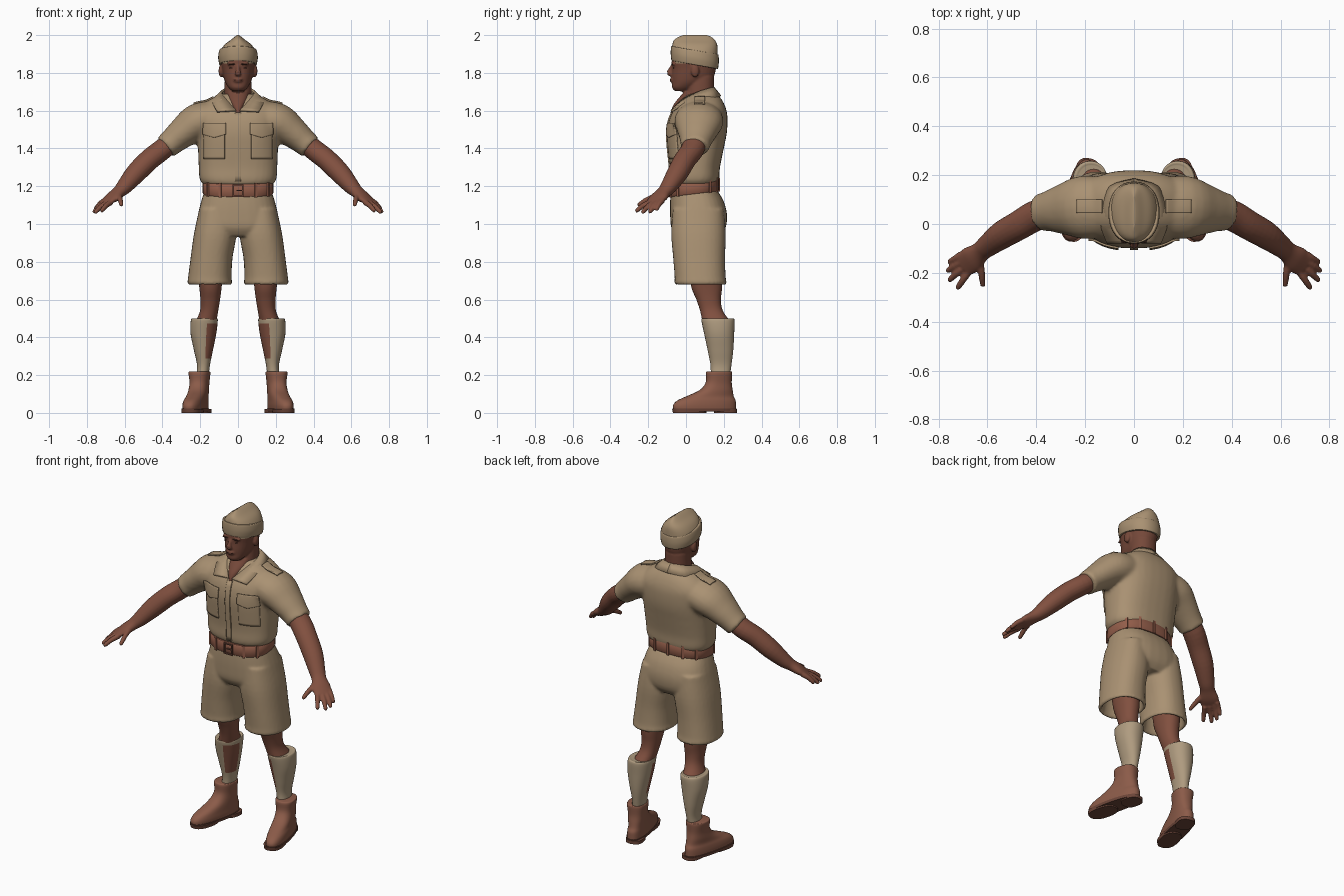
import bpy, bmesh, math
from mathutils import Vector, Matrix

old = bpy.data.objects.get("Cube")
if old:
    bpy.data.objects.remove(old, do_unlink=True)


def material(name, *rgb):
    m = bpy.data.materials.new(name)
    m.use_nodes = True
    m.diffuse_color = (*rgb, 1)
    m.node_tree.nodes["Principled BSDF"].inputs["Base Color"].default_value = (*rgb, 1)
    return m


KHAKI = material("khaki cloth", .40, .285, .17)
SKIN = material("skin", .22, .08, .05)
FACE = material("face skin", .18, .066, .042)
DARK = material("dark brown", .06, .022, .015)
LIP = material("lips", .12, .04, .028)
BELT = material("belt leather", .29, .11, .068)
BOOT = material("boot leather", .26, .105, .066)
SOLE = material("boot sole", .15, .06, .04)
SOCK = material("wool sock", .43, .33, .215)


def smooth_rows(rows, steps):
    """Catmull-Rom interpolation between cross-section rows."""
    rows = [Vector(r) for r in rows]
    out = []
    for i in range(len(rows) - 1):
        a, b, c, d = rows[max(i - 1, 0)], rows[i], rows[i + 1], rows[min(i + 2, len(rows) - 1)]
        for s in range(steps):
            t = s / steps
            out.append(b + (c - a) * (t / 2) + (a * 2 - b * 5 + c * 4 - d) * (t * t / 2)
                       + (b * 3 - a - c * 3 + d) * (t ** 3 / 2))
    return out + [rows[-1]]


def skin_rings(bm, rings):
    loops = [[bm.verts.new(p) for p in ring] for ring in rings]
    n = len(loops[0])
    for a, b in zip(loops, loops[1:]):
        for i in range(n):
            bm.faces.new((a[i], a[(i + 1) % n], b[(i + 1) % n], b[i]))
    bm.faces.new(loops[0])
    bm.faces.new(loops[-1])


def unit_ring(n, power):
    for i in range(n):
        a = math.tau * i / n
        c, s = math.cos(a), math.sin(a)
        yield (math.copysign(abs(c) ** (2 / power), c), math.copysign(abs(s) ** (2 / power), s))


def stack(bm, rows, power=2.2, yaw=0, tilt=0, steps=4, n=32, flip=1):
    """Level rings; each row is height, centre x, half width, front y, back y."""
    rings = []
    for z, cx, rx, y0, y1 in smooth_rows(rows, steps):
        ring = []
        for u, v in unit_ring(n, power):
            p = Matrix.Rotation(yaw, 3, 'Z') @ Vector((u * rx, v * (y1 - y0) / 2, 0))
            p += Vector((cx, (y0 + y1) / 2, z))
            p.z += tilt * (p.y - .05)
            p.x *= flip
            ring.append(p)
        rings.append(ring)
    skin_rings(bm, rings)


def tube(bm, rows, steps=4, n=20, flip=1):
    """Rings across a path; each row is x, y, z, radius up, radius sideways."""
    rows = smooth_rows(rows, steps)
    pts = [Vector(r[:3]) for r in rows]
    rings = []
    for i, r in enumerate(rows):
        t = (pts[min(i + 1, len(pts) - 1)] - pts[max(i - 1, 0)]).normalized()
        side = t.cross(Vector((0, .01, 1))).normalized()
        up = side.cross(t)
        ring = [pts[i] + up * (u * r[3]) + side * (v * r[4]) for u, v in unit_ring(n, 2)]
        rings.append([Vector((p.x * flip, p.y, p.z)) for p in ring])
    skin_rings(bm, rings)


def ball(bm, centre, size):
    m = Matrix.Translation(centre) @ Matrix.Diagonal((*size, 1))
    bmesh.ops.create_uvsphere(bm, u_segments=16, v_segments=10, radius=1, matrix=m)


def finish(name, bm, *mats, voxel=0, relax=4, mirror=False):
    bmesh.ops.recalc_face_normals(bm, faces=bm.faces)
    mesh = bpy.data.meshes.new(name)
    bm.to_mesh(mesh)
    bm.free()
    ob = bpy.data.objects.new(name, mesh)
    bpy.context.scene.collection.objects.link(ob)
    for m in mats:
        mesh.materials.append(m)
    bpy.ops.object.select_all(action='DESELECT')
    ob.select_set(True)
    bpy.context.view_layer.objects.active = ob
    bpy.ops.object.shade_smooth_by_angle(angle=math.radians(45))
    if voxel:
        r = ob.modifiers.new("blend", 'REMESH')
        r.mode, r.voxel_size, r.use_smooth_shade = 'VOXEL', voxel, True
        s = ob.modifiers.new("relax", 'SMOOTH')
        s.factor, s.iterations = .5, relax
    if mirror:
        ob.modifiers.new("mirror", 'MIRROR').use_mirror_merge = False
    return ob


# Shirt: body and sleeves blended together
bm = bmesh.new()
stack(bm, [(1.205, 0, .18, -.075, .16), (1.235, 0, .203, -.085, .175), (1.3, 0, .208, -.085, .18),
           (1.4, 0, .212, -.095, .2), (1.48, 0, .215, -.1, .216), (1.55, 0, .22, -.09, .22),
           (1.6, 0, .215, -.068, .215), (1.65, 0, .165, -.035, .195), (1.69, 0, .09, .01, .165)], 2.5)
for f in (1, -1):
    tube(bm, [(.1, .07, 1.565, .09, .12), (.21, .068, 1.54, .1, .13), (.29, .06, 1.485, .083, .105),
              (.35, .052, 1.435, .07, .083), (.385, .045, 1.405, .066, .078)], flip=f)
shirt = finish("shirt", bm, KHAKI, voxel=.011, relax=6)

# Collar: folded strip from nape to points
bm = bmesh.new()
inner = [(0, .15, 1.725), (.065, .125, 1.72), (.088, .06, 1.7), (.066, -.015, 1.665), (.012, -.078, 1.605)]
outer = [(0, .187, 1.68), (.1, .155, 1.672), (.138, .065, 1.662), (.135, -.015, 1.64), (.11, -.082, 1.6)]
edges = [[bm.verts.new(p) for p in smooth_rows(e, 4)] for e in (inner, outer)]
for i in range(len(edges[0]) - 1):
    bm.faces.new((edges[0][i], edges[0][i + 1], edges[1][i + 1], edges[1][i]))
collar = finish("collar", bm, KHAKI, mirror=True)
collar.modifiers.new("thickness", 'SOLIDIFY').thickness = .012


# Cloth patches laid onto the shirt
def patch(name, across, along, direction, lift, point=0, mirror=True):
    bm = bmesh.new()
    bmesh.ops.create_grid(bm, x_segments=12, y_segments=12, size=.5)
    for v in bm.verts:
        u, w = v.co.x + .5, v.co.y + .5
        a = across[0] + u * (across[1] - across[0])
        b = along[0] + w * (along[1] - along[0]) - point * (1 - w) * (1 - abs(2 * u - 1))
        v.co = (a, -.4, b) if direction == 'y' else (a, b, 1.9)
    ob = finish(name, bm, KHAKI)
    s = ob.modifiers.new("lay", 'SHRINKWRAP')
    s.target, s.wrap_method, s.offset = shirt, 'PROJECT', lift
    s.use_project_y, s.use_project_z = direction == 'y', direction == 'z'
    s.use_positive_direction = s.use_negative_direction = True
    t = ob.modifiers.new("thickness", 'SOLIDIFY')
    t.thickness, t.offset = .008, 0
    if mirror:
        ob.modifiers.new("mirror", 'MIRROR').use_mirror_merge = False


patch("pocket", (.07, .18), (1.345, 1.5), 'y', .002)
patch("pocket_flap", (.064, .186), (1.475, 1.535), 'y', .007, .018)
patch("button_placket", (-.016, .016), (1.225, 1.59), 'y', .003, mirror=False)
patch("shoulder_strap", (.13, .235), (.045, .1), 'z', .004)

# Shorts: hips and two flared legs hollowed at the hem
bm = bmesh.new()
stack(bm, [(1.175, 0, .178, -.08, .168), (1.12, 0, .195, -.084, .2), (1.05, 0, .212, -.084, .217),
           (.98, 0, .218, -.078, .21), (.935, 0, .18, -.05, .18)], 2.5)
for f in (1, -1):
    stack(bm, [(1.08, .115, .09, -.07, .2), (.95, .121, .112, -.078, .21), (.82, .14, .111, -.068, .207),
               (.72, .149, .115, -.06, .21), (.685, .149, .118, -.06, .215), (.682, .149, .102, -.045, .2),
               (.72, .149, .096, -.038, .192), (.8, .145, .09, -.03, .18)], 2.3, flip=f)
finish("shorts", bm, KHAKI, voxel=.0085)

# Belt with loops and buckle
bm = bmesh.new()
stack(bm, [(1.16, 0, .183, -.085, .17), (1.165, 0, .187, -.089, .174),
           (1.222, 0, .187, -.089, .174), (1.227, 0, .183, -.085, .17)], 2.5, tilt=.12, steps=1, n=64)
finish("belt", bm, BELT)


def box(bm, centre, size, turn=0):
    m = Matrix.Translation(centre) @ Matrix.Rotation(turn, 4, 'Z') @ Matrix.Diagonal((*size, 1))
    bmesh.ops.create_cube(bm, size=1, matrix=m)


bm = bmesh.new()
for k in (-65, -35, 35, 65, 90):
    a = math.radians(k)
    u, v = (math.copysign(abs(q) ** .8, q) for q in (math.cos(a), math.sin(a)))
    y = .043 + v * .133
    box(bm, (u * .189, y, 1.194 + .12 * (y - .05)), (.014, .008, .076), a + math.pi / 2)
finish("belt_loops", bm, BELT, mirror=True)
bm = bmesh.new()
for s in (-1, 1):
    box(bm, (s * .025, -.093, 1.177), (.007, .012, .066))
    box(bm, (0, -.093, 1.177 + s * .03), (.05, .012, .007))
box(bm, (.008, -.093, 1.177), (.034, .008, .006))
finish("buckle", bm, SOLE)

# Arm and hand with spread fingers
bm = bmesh.new()
tube(bm, [(.31, .06, 1.47, .055, .06), (.4, .035, 1.395, .056, .063), (.47, -.005, 1.34, .056, .06),
          (.54, -.045, 1.27, .054, .057), (.6, -.09, 1.2, .042, .046), (.63, -.115, 1.17, .032, .042),
          (.665, -.145, 1.14, .026, .055), (.7, -.172, 1.115, .013, .048)])
for base, tip in (((.705, -.125, 1.125), (.758, -.158, 1.075)), ((.7, -.148, 1.12), (.765, -.193, 1.062)),
                  ((.69, -.17, 1.115), (.758, -.232, 1.06)), ((.672, -.188, 1.115), (.724, -.265, 1.068)),
                  ((.63, -.15, 1.15), (.618, -.255, 1.1))):
    b, t = Vector(base), Vector(tip)
    mid = b.lerp(t, .5) + Vector((0, 0, .006))
    tube(bm, [(*b, .016, .016), (*mid, .014, .014), (*b.lerp(t, .95), .011, .011), (*t, .004, .004)], 3, 12)
finish("arm", bm, SKIN, voxel=.0055, relax=3, mirror=True)

# Thigh, knee and shin
bm = bmesh.new()
stack(bm, [(.84, .15, .08, .01, .19), (.68, .146, .061, .025, .192), (.6, .147, .052, .055, .185),
           (.54, .153, .048, .075, .195), (.47, .172, .056, .09, .24), (.4, .182, .055, .11, .24)])
finish("leg", bm, SKIN, mirror=True)

# Sock, with bare skin on the inner front
bm = bmesh.new()
stack(bm, [(.497, .174, .058, .09, .24), (.493, .178, .071, .081, .257), (.42, .183, .068, .096, .255),
           (.33, .183, .05, .115, .25), (.25, .183, .034, .13, .24), (.18, .19, .034, .13, .23)], steps=6)
bmesh.ops.recalc_face_normals(bm, faces=bm.faces)
for face in bm.faces:
    z = face.calc_center_median().z
    face.material_index = int(.29 < z < .47 and face.normal.x < -.15 and face.normal.y < 0)
finish("sock", bm, SOCK, SKIN, mirror=True)

# Boot and sole, toes turned outward
TOE_OUT = math.radians(13)
bm = bmesh.new()
stack(bm, [(.012, .225, .053, -.07, .268), (.04, .225, .055, -.072, .268), (.065, .222, .053, -.05, .266),
           (.088, .215, .05, .0, .255), (.12, .208, .05, .07, .248), (.16, .204, .05, .104, .242),
           (.212, .204, .056, .106, .244), (.22, .203, .05, .114, .238)], 2.4, TOE_OUT)
finish("boot", bm, BOOT, mirror=True)
bm = bmesh.new()
stack(bm, [(.008, .226, .056, -.073, .27), (.024, .226, .058, -.076, .272)], 2.4, TOE_OUT, steps=1)
stack(bm, [(0, .193, .05, .15, .27), (.02, .193, .05, .15, .27)], 2.6, TOE_OUT, steps=1)
stack(bm, [(0, .24, .054, -.07, .11), (.02, .24, .055, -.074, .11)], 2.4, TOE_OUT, steps=1)
finish("boot_sole", bm, SOLE, mirror=True)

# Head: neck, open throat, skull, nose, ears and brow
bm = bmesh.new()
stack(bm, [(1.6, 0, .075, .0, .15), (1.68, 0, .072, .0, .147), (1.78, 0, .07, .01, .15)])
stack(bm, [(1.585, 0, .014, -.084, 0), (1.625, 0, .036, -.07, .05), (1.66, 0, .055, -.045, .1),
           (1.7, 0, .06, -.01, .12)])
stack(bm, [(1.703, 0, .03, -.058, .01), (1.722, 0, .05, -.074, .05), (1.75, 0, .067, -.074, .1),
           (1.78, 0, .077, -.076, .145), (1.82, 0, .084, -.074, .158), (1.87, 0, .09, -.075, .164),
           (1.92, 0, .075, -.055, .14)])
tube(bm, [(0, -.066, 1.845, .01, .009), (0, -.083, 1.815, .012, .011), (0, -.089, 1.799, .013, .017),
          (0, -.074, 1.787, .008, .014)])
ball(bm, (0, -.074, 1.762), (.025, .012, .014))
for f in (1, -1):
    ball(bm, (f * .09, .048, 1.81), (.013, .022, .034))
    ball(bm, (f * .03, -.064, 1.847), (.03, .012, .009))
finish("head", bm, FACE, voxel=.0055, relax=3)

bm = bmesh.new()
ball(bm, (.032, -.065, 1.826), (.013, .004, .004))
ball(bm, (.034, -.073, 1.846), (.02, .005, .004))
finish("eye_and_eyebrow", bm, DARK, mirror=True)
bm = bmesh.new()
ball(bm, (0, -.08, 1.762), (.022, .005, .005))
finish("lips", bm, LIP)

# Folded cap with turned-up flap
bm = bmesh.new()
stack(bm, [(1.85, 0, .095, -.072, .166), (1.9, 0, .098, -.075, .168), (1.945, 0, .075, -.073, .166),
           (1.975, 0, .038, -.062, .152), (1.992, 0, .017, -.035, .13), (2, 0, .005, -.015, .11)], 2.3)
finish("cap_crown", bm, KHAKI)
bm = bmesh.new()
stack(bm, [(1.842, 0, .096, -.074, .166), (1.847, 0, .1, -.078, .17), (1.88, 0, .105, -.081, .174),
           (1.915, 0, .1, -.079, .172), (1.919, 0, .093, -.073, .166)], 2.2, tilt=-.18)
finish("cap_flap", bm, KHAKI)
